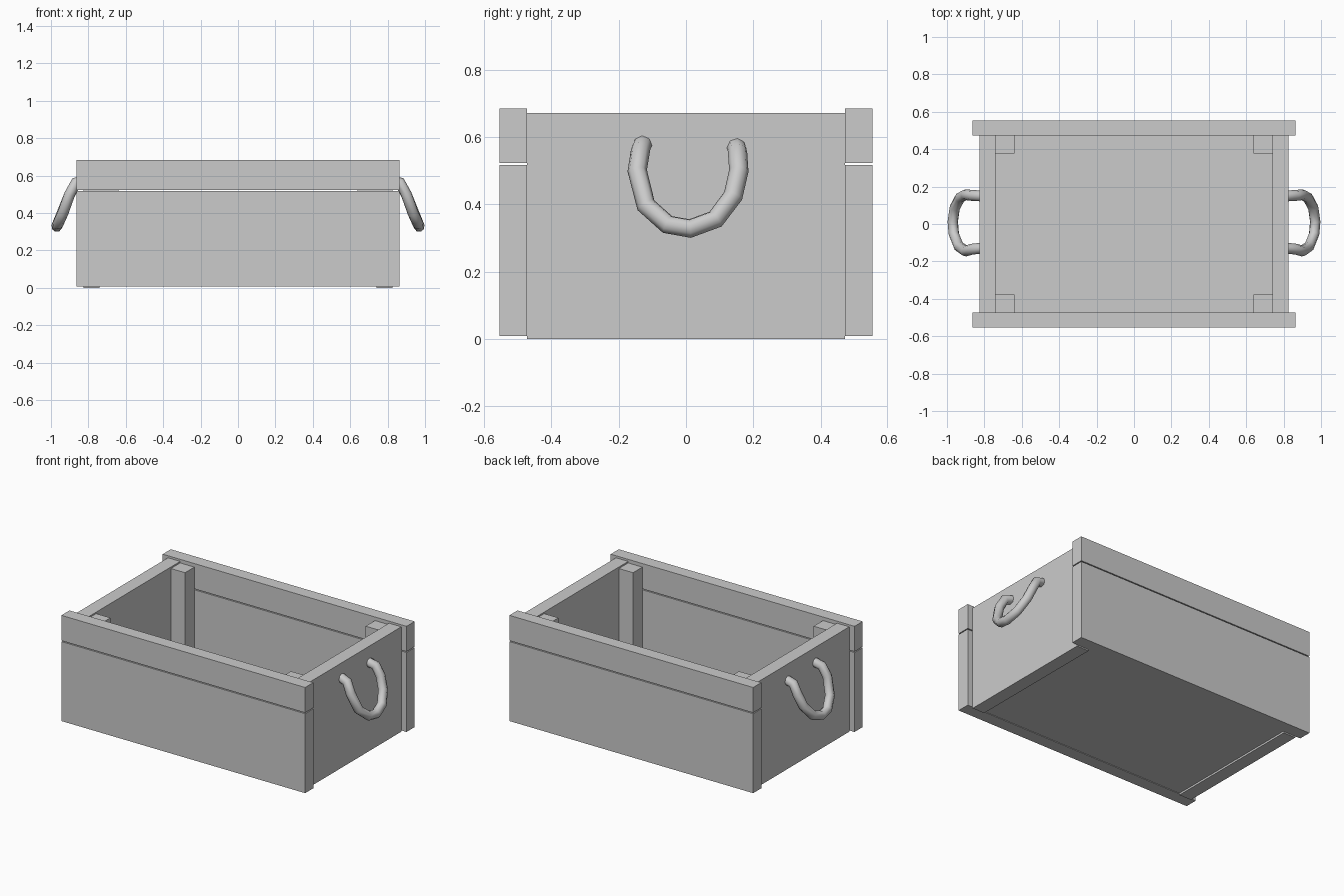
import bpy, bmesh
from mathutils import Vector

if "Cube" in bpy.data.objects:
    bpy.data.objects.remove(bpy.data.objects["Cube"])


def box(name, lo, hi):
    """Axis-aligned board between two opposite corners."""
    lo, hi = Vector(lo), Vector(hi)
    bm = bmesh.new()
    bmesh.ops.create_cube(bm, size=1)
    bmesh.ops.scale(bm, vec=hi - lo, verts=bm.verts)
    bmesh.ops.translate(bm, vec=(lo + hi) / 2, verts=bm.verts)
    me = bpy.data.meshes.new(name)
    bm.to_mesh(me)
    bm.free()
    ob = bpy.data.objects.new(name, me)
    bpy.context.collection.objects.link(ob)
    return ob


def span(sign, a, b):
    """Range a..b mirrored to the given side, sorted."""
    return sorted((sign * a, sign * b))


# Long sides: a wide lower plank and a narrow upper one with a thin gap
for label, s in (("front", -1), ("back", 1)):
    y0, y1 = span(s, 0.472, 0.554)
    box(label + "_lower_plank", (-0.864, y0, 0.008), (0.864, y1, 0.517))
    box(label + "_upper_plank", (-0.864, y0, 0.523), (0.864, y1, 0.685))

# End panels
for label, s in (("left", -1), ("right", 1)):
    x0, x1 = span(s, 0.74, 0.827)
    box(label + "_end_panel", (x0, -0.472, 0.0), (x1, 0.472, 0.672))

# Floor, set slightly up between the sides
box("floor", (-0.74, -0.472, 0.012), (0.74, 0.472, 0.08))

# Inner corner posts
for xl, sx in (("left", -1), ("right", 1)):
    for yl, sy in (("front", -1), ("back", 1)):
        x0, x1 = span(sx, 0.64, 0.74)
        y0, y1 = span(sy, 0.378, 0.472)
        box(f"{yl}_{xl}_corner_post", (x0, y0, 0.08), (x1, y1, 0.662))

# Hanging rope handles, slightly uneven
PATH = [(0.80, -0.127, 0.582), (0.868, -0.135, 0.562), (0.90, -0.145, 0.50),
        (0.937, -0.119, 0.397), (0.963, -0.055, 0.340), (0.969, 0.012, 0.328),
        (0.958, 0.088, 0.356), (0.93, 0.140, 0.425), (0.90, 0.157, 0.50),
        (0.868, 0.153, 0.557), (0.80, 0.149, 0.573)]
for label, s in (("left", -1), ("right", 1)):
    cu = bpy.data.curves.new(label + "_rope_handle", 'CURVE')
    cu.dimensions = '3D'
    cu.bevel_depth = 0.029
    cu.bevel_resolution = 2
    cu.use_fill_caps = True
    sp = cu.splines.new('POLY')
    sp.points.add(len(PATH) - 1)
    for p, (x, y, z) in zip(sp.points, PATH):
        p.co = (s * x, y, z, 1)
    ob = bpy.data.objects.new(label + "_rope_handle", cu)
    bpy.context.collection.objects.link(ob)
    bpy.ops.object.select_all(action='DESELECT')
    ob.select_set(True)
    bpy.context.view_layer.objects.active = ob
    bpy.ops.object.convert(target='MESH')
    bpy.ops.object.shade_smooth_by_angle(angle=0.9)
